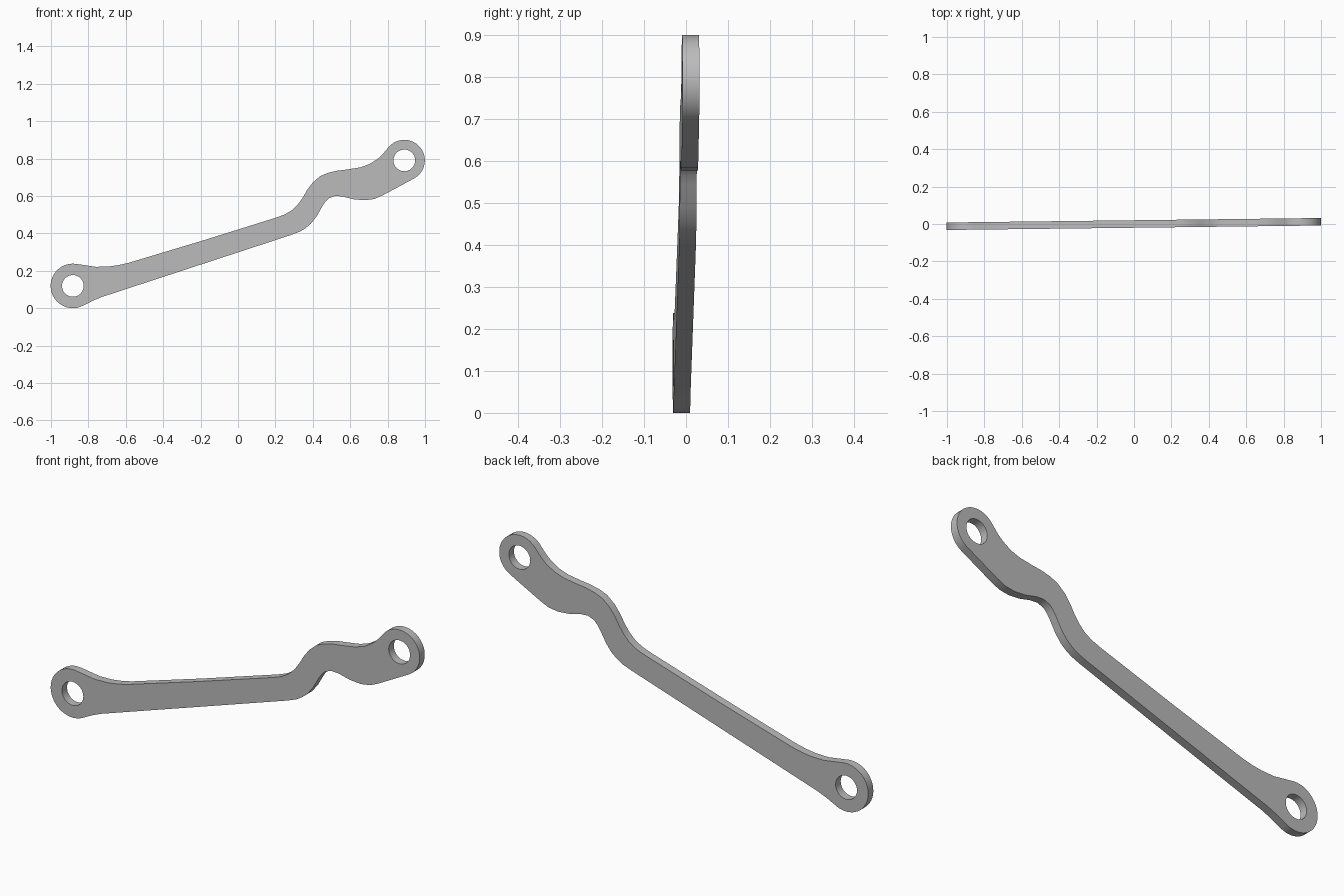
import bpy
import bmesh
from math import sin, cos, radians, pi

cube = bpy.data.objects.get("Cube")
if cube:
    bpy.data.objects.remove(cube, do_unlink=True)

HALF_THICK = 0.02
SLANT = 0.012          # sideways drift of the bar along its length
HOLE_RADIUS = 0.058

# Eye at each end: centre x, centre z, outer radius
LEFT_EYE = (-0.883, 0.119, 0.119)
RIGHT_EYE = (0.889, 0.79, 0.11)

# Edges of the bar between the eyes
LOWER_EDGE = [(-0.78, 0.038), (-0.73, 0.059), (0.28, 0.39), (0.33, 0.409),
              (0.36, 0.427), (0.39, 0.452), (0.42, 0.49), (0.45, 0.543),
              (0.465, 0.566), (0.485, 0.587), (0.52, 0.6), (0.56, 0.597),
              (0.62, 0.582), (0.68, 0.577), (0.73, 0.584), (0.775, 0.604)]
UPPER_EDGE = [(0.775, 0.825), (0.745, 0.797), (0.7, 0.769), (0.65, 0.752),
              (0.58, 0.741), (0.53, 0.735), (0.48, 0.723), (0.44, 0.706),
              (0.4, 0.672), (0.37, 0.632), (0.345, 0.589), (0.32, 0.555),
              (0.29, 0.525), (0.25, 0.501), (0.2, 0.483), (-0.2, 0.358),
              (-0.59, 0.241), (-0.64, 0.23), (-0.69, 0.223), (-0.76, 0.221),
              (-0.82, 0.23)]


def arc(eye, start, end, steps):
    cx, cz, r = eye
    angles = [radians(start + (end - start) * i / steps) for i in range(steps + 1)]
    return [(cx + r * cos(a), cz + r * sin(a)) for a in angles]


def add_loop(curve, points):
    spline = curve.splines.new('POLY')
    spline.points.add(len(points) - 1)
    for p, (x, z) in zip(spline.points, points):
        p.co = (x, z, 0, 1)
    spline.use_cyclic_u = True


# Filled profile with the two bolt holes
curve = bpy.data.curves.new("link_profile", 'CURVE')
curve.dimensions = '2D'
curve.fill_mode = 'BOTH'
curve.extrude = HALF_THICK
add_loop(curve, LOWER_EDGE + arc(RIGHT_EYE, -62, 137, 24)
         + UPPER_EDGE + arc(LEFT_EYE, 83, 297, 26))
for cx, cz, _ in (LEFT_EYE, RIGHT_EYE):
    add_loop(curve, arc((cx, cz, HOLE_RADIUS), 0, 350, 35))

link = bpy.data.objects.new("link_arm", curve)
bpy.context.collection.objects.link(link)
bpy.ops.object.select_all(action='DESELECT')
link.select_set(True)
bpy.context.view_layer.objects.active = link
bpy.ops.object.convert(target='MESH')
link = bpy.context.object
link.name = "link_arm"

# Stand the plate upright and slant it along its length
bm = bmesh.new()
bm.from_mesh(link.data)
bmesh.ops.remove_doubles(bm, verts=bm.verts, dist=0.0001)
for v in bm.verts:
    x, z, depth = v.co
    v.co = (x, SLANT * x - depth, z)
bmesh.ops.recalc_face_normals(bm, faces=bm.faces)
bm.to_mesh(link.data)
bm.free()

# Plain grey metal
grey = bpy.data.materials.new("plain_grey")
grey.use_nodes = True
colour = (0.5, 0.5, 0.5, 1)
grey.diffuse_color = colour
grey.node_tree.nodes["Principled BSDF"].inputs["Base Color"].default_value = colour
link.data.materials.clear()
link.data.materials.append(grey)

bpy.ops.object.shade_smooth_by_angle(angle=pi / 6)
